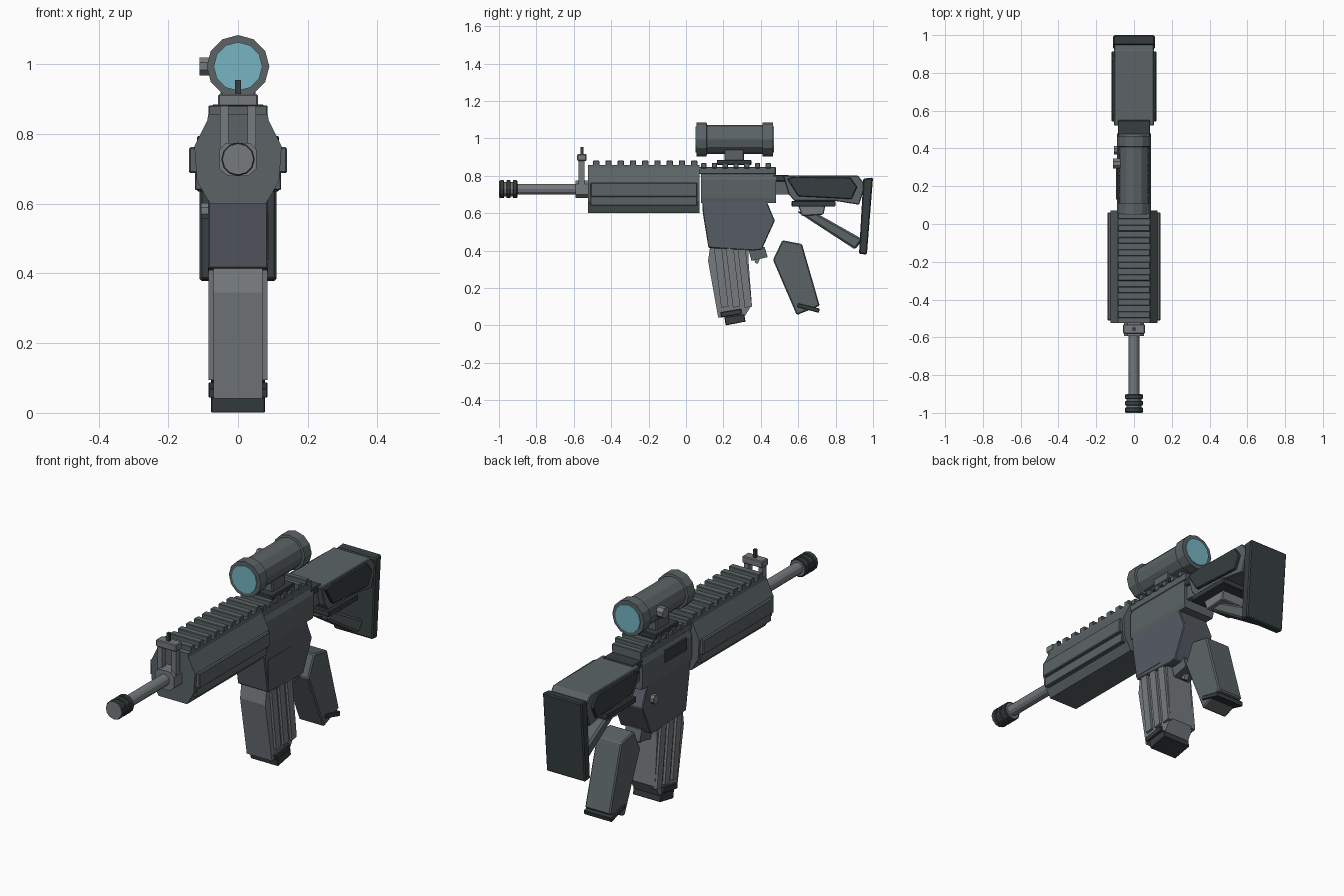
import bpy, bmesh, math


def material(name, *rgb):
    m = bpy.data.materials.new(name)
    m.diffuse_color = (*rgb, 1)
    return m


GLASS = material("lens_teal", 0.18, 0.46, 0.54)
METAL = material("light_metal", 0.18, 0.197, 0.207)
POLY = material("grey_polymer", 0.106, 0.127, 0.132)
LOWER = material("blue_grey", 0.092, 0.104, 0.125)
DARK = material("dark_rubber", 0.038, 0.049, 0.052)


def finish(name, bm, mat, bevel=0.0):
    bmesh.ops.recalc_face_normals(bm, faces=bm.faces)
    me = bpy.data.meshes.new(name)
    bm.to_mesh(me)
    bm.free()
    me.materials.append(mat)
    ob = bpy.data.objects.new(name, me)
    bpy.context.collection.objects.link(ob)
    if bevel:
        m = ob.modifiers.new("edge", 'BEVEL')
        m.width, m.segments, m.limit_method = bevel, 1, 'ANGLE'
    return ob


def loft(name, mat, rings, bevel=0.0):
    """Skin a list of equal rings and cap both ends."""
    bm = bmesh.new()
    rings = [[bm.verts.new(p) for p in ring] for ring in rings]
    bm.faces.new(rings[0])
    bm.faces.new(rings[-1])
    n = len(rings[0])
    for a, b in zip(rings, rings[1:]):
        for i in range(n):
            j = (i + 1) % n
            bm.faces.new((a[i], a[j], b[j], b[i]))
    return finish(name, bm, mat, bevel)


def side(name, mat, pts, x0, x1, bevel=0.0):
    """Side profile in (y, z), extruded along x."""
    return loft(name, mat, [[(x, *p) for p in pts] for x in (x0, x1)], bevel)


def section(name, mat, half, y0, y1, bevel=0.0):
    """Mirrored half section in (x, z), extruded along y."""
    pts = half + [(-x, z) for x, z in reversed(half)]
    return loft(name, mat, [[(x, y, z) for x, z in pts] for y in (y0, y1)], bevel)


def box(name, mat, x0, x1, y0, y1, z0, z1, bevel=0.0):
    return side(name, mat, [(y0, z0), (y1, z0), (y1, z1), (y0, z1)], x0, x1, bevel)


def tube(name, mat, z, stations, n=12):
    """Turned part along y from (y, radius) stations."""
    turn = [2 * math.pi * i / n for i in range(n)]
    return loft(name, mat, [[(r * math.cos(t), y, z + r * math.sin(t)) for t in turn] for y, r in stations])


def knob(name, mat, x0, x1, y, z, r, n=8):
    turn = [2 * math.pi * (i + .5) / n for i in range(n)]
    return side(name, mat, [(y + r * math.cos(t), z + r * math.sin(t)) for t in turn], x0, x1)


# Barrel and ringed muzzle
tube("barrel", METAL, 0.728, [(-0.92, 0.029), (-0.50, 0.029)])
tube("muzzle", METAL, 0.728, [(-1.0, 0.045), (-0.99, 0.045), (-0.99, 0.039), (-0.9, 0.039)])
for y in (-0.996, -0.961, -0.926):
    tube("muzzle_ring", DARK, 0.728, [(y, 0.044), (y + 0.003, 0.048), (y + 0.021, 0.048), (y + 0.024, 0.044)])

# Front sight
section("sight_block", METAL, [(0.03, 0.68), (0.053, 0.70), (0.053, 0.755), (0.035, 0.775)], -0.592, -0.52)
for s in (-1, 1):
    box("sight_post", METAL, s * 0.027, s * 0.052, -0.575, -0.543, 0.74, 0.885)
box("sight_bar", METAL, -0.057, 0.057, -0.582, -0.532, 0.88, 0.915, 0.004)
box("sight_pin", DARK, -0.008, 0.008, -0.565, -0.549, 0.91, 0.955)

# Handguard with side panels
section("handguard", POLY, [(0.08, 0.60), (0.118, 0.665), (0.125, 0.765), (0.088, 0.84), (0.085, 0.858)],
        -0.525, 0.072)
for s in (-1, 1):
    box("handguard_panel", POLY, s * 0.11, s * 0.14, -0.51, 0.06, 0.688, 0.763, 0.004)
    box("handguard_strip", POLY, s * 0.10, s * 0.124, -0.51, 0.06, 0.64, 0.69, 0.003)

# Top rails
for i in range(9):
    y = -0.48 + i * 0.0655
    box("handguard_rail_tooth", POLY, -0.085, 0.085, y - 0.017, y + 0.017, 0.85, 0.882, 0.003)
box("receiver_rail", POLY, -0.082, 0.082, 0.07, 0.48, 0.81, 0.848, 0.003)
for i in range(7):
    y = 0.095 + i * 0.0575
    box("receiver_rail_tooth", POLY, -0.085, 0.085, y - 0.014, y + 0.014, 0.84, 0.868, 0.003)

# Receiver
section("upper_receiver", POLY, [(0.085, 0.655), (0.09, 0.68), (0.09, 0.78), (0.075, 0.82)], 0.08, 0.48)
side("lower_receiver", LOWER, [(0.085, 0.69), (0.09, 0.60), (0.12, 0.415), (0.36, 0.40), (0.405, 0.405),
                               (0.475, 0.56), (0.42, 0.69)], -0.086, 0.086, 0.004)
box("receiver_side_plate", LOWER, 0.08, 0.088, 0.118, 0.30, 0.43, 0.58)
box("ejection_port", DARK, -0.096, -0.08, 0.13, 0.30, 0.73, 0.79)
knob("receiver_button", METAL, -0.106, -0.08, 0.39, 0.58, 0.024)
side("trigger_housing", POLY, [(0.33, 0.42), (0.42, 0.42), (0.437, 0.365), (0.35, 0.345)], -0.045, 0.045)
side("trigger", METAL, [(0.36, 0.37), (0.40, 0.37), (0.385, 0.33), (0.37, 0.333)], -0.012, 0.012)

# Magazine
side("magazine", METAL, [(0.13, 0.43), (0.335, 0.43), (0.333, 0.36), (0.352, 0.11), (0.315, 0.05),
                         (0.172, 0.042), (0.118, 0.345)], -0.071, 0.071)
for s in (-1, 1):
    for y in (0.15, 0.213, 0.276):
        side("magazine_rib", METAL, [(y, 0.41), (y + 0.042, 0.41), (y + 0.077, 0.10), (y + 0.038, 0.095)],
             s * 0.06, s * 0.084)
side("magazine_band", DARK, [(0.185, 0.07), (0.295, 0.088), (0.298, 0.06), (0.188, 0.043)], -0.085, 0.085, 0.003)
side("magazine_foot", DARK, [(0.205, 0.045), (0.312, 0.058), (0.318, 0.02), (0.212, 0.0)], -0.078, 0.078, 0.003)

# Pistol grip
side("grip", POLY, [(0.515, 0.455), (0.62, 0.435), (0.715, 0.105), (0.592, 0.055), (0.465, 0.35)],
     -0.071, 0.071, 0.006)
side("grip_base", DARK, [(0.60, 0.118), (0.715, 0.09), (0.71, 0.067), (0.595, 0.098)], -0.078, 0.078, 0.003)

# Stock
box("stock_joint", POLY, -0.075, 0.075, 0.46, 0.56, 0.70, 0.775)
box("stock_hinge", DARK, -0.085, 0.085, 0.465, 0.55, 0.77, 0.805, 0.004)
side("stock_body", POLY, [(0.52, 0.80), (0.92, 0.80), (0.96, 0.75), (0.925, 0.645), (0.80, 0.665),
                          (0.58, 0.665), (0.55, 0.70)], -0.105, 0.105, 0.004)
for s in (-1, 1):
    side("stock_panel", DARK, [(0.54, 0.785), (0.585, 0.795), (0.88, 0.79), (0.915, 0.74), (0.885, 0.675),
                               (0.60, 0.69)], s * 0.095, s * 0.118, 0.004)
box("stock_lower_band", DARK, -0.118, 0.118, 0.565, 0.80, 0.635, 0.665, 0.004)
side("strut_clamp", METAL, [(0.60, 0.64), (0.745, 0.64), (0.735, 0.592), (0.62, 0.585)], -0.07, 0.07, 0.004)
side("stock_strut", POLY, [(0.59, 0.61), (0.68, 0.61), (0.945, 0.46), (0.905, 0.405)], -0.05, 0.05, 0.01)
side("butt_plate", DARK, [(0.948, 0.785), (1.0, 0.79), (0.967, 0.378), (0.925, 0.383)], -0.11, 0.11, 0.006)

# Scope, lenses and mount
R, r = 0.09, 0.078
tube("scope", POLY, 0.994, [(0.055, 0.07), (0.055, R), (0.11, R), (0.112, r), (0.408, r), (0.41, R),
                            (0.465, R), (0.465, 0.07)])
for y in (0.05, 0.46):
    tube("scope_lens", GLASS, 0.994, [(y, 0.07), (y + 0.01, 0.07)])
knob("scope_dial", METAL, -0.11, -0.06, 0.32, 0.994, 0.028)
box("scope_mount", POLY, -0.05, 0.05, 0.205, 0.31, 0.875, 0.945, 0.004)
box("mount_base", DARK, -0.075, 0.075, 0.165, 0.35, 0.858, 0.885, 0.004)
